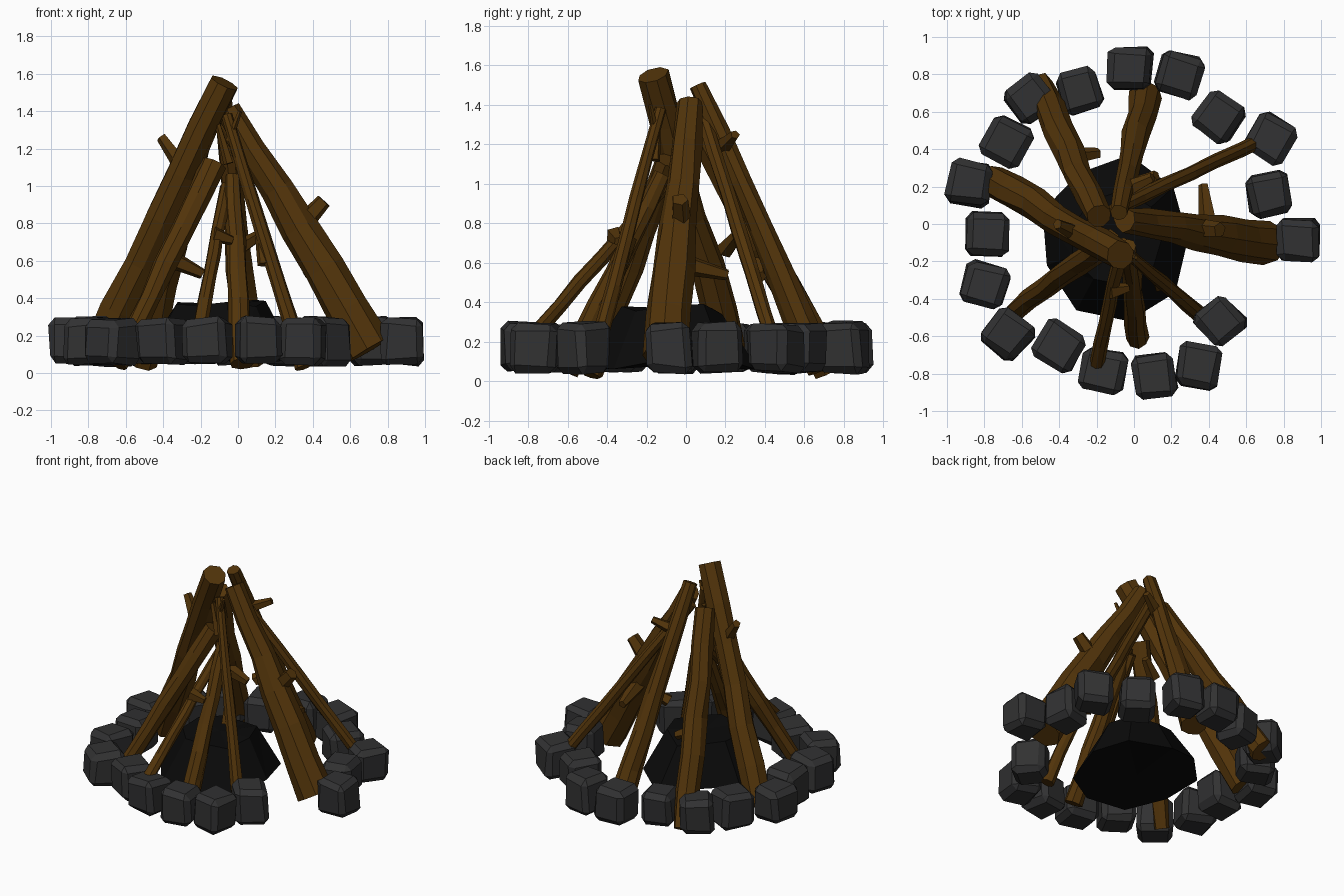
import bpy, bmesh, math, random
from mathutils import Vector, Matrix

if "Cube" in bpy.data.objects:
    bpy.data.objects.remove(bpy.data.objects["Cube"])

random.seed(4)


def material(name, col):
    m = bpy.data.materials.new(name)
    m.diffuse_color = (*col, 1)
    m.use_nodes = True
    m.node_tree.nodes["Principled BSDF"].inputs["Base Color"].default_value = m.diffuse_color
    return m


WOOD = material("brown wood", (0.084, 0.034, 0.003))
STONE = material("grey stone", (0.031, 0.031, 0.032))
ASH = material("black ash", (0.003, 0.003, 0.003))


def finish(bm, name, mat):
    bmesh.ops.recalc_face_normals(bm, faces=bm.faces)
    me = bpy.data.meshes.new(name)
    bm.to_mesh(me)
    bm.free()
    me.materials.append(mat)
    ob = bpy.data.objects.new(name, me)
    bpy.context.collection.objects.link(ob)
    return ob


def bridge(bm, rings):
    n = len(rings[0])
    for a, b in zip(rings, rings[1:]):
        for i in range(n):
            j = (i + 1) % n
            bm.faces.new((a[i], a[j], b[j], b[i]))
    bm.faces.new(rings[0][::-1])
    bm.faces.new(rings[-1])


def stick(name, p0, p1, r0, r1, sides=8, cuts=6, wobble=0.1):
    """Tapered, slightly irregular faceted log from p0 to p1."""
    p0, p1 = Vector(p0), Vector(p1)
    rot = (p1 - p0).to_track_quat('Z', 'Y')
    bm = bmesh.new()
    rings = []
    for k in range(cuts + 1):
        t = k / cuts
        r = r0 + (r1 - r0) * t
        c = p0.lerp(p1, t)
        if 0 < k < cuts:
            c += Vector((random.uniform(-1, 1), random.uniform(-1, 1), 0)) * r * 0.1
        ring = []
        for i in range(sides):
            a = 2 * math.pi * i / sides
            rr = r * (1 + random.uniform(-wobble, wobble))
            v = c + rot @ Vector((rr * math.cos(a), rr * math.sin(a), 0))
            v.z = max(v.z, 0)
            ring.append(bm.verts.new(v))
        rings.append(ring)
    bridge(bm, rings)
    return finish(bm, name, WOOD)


# Leaning logs: base, top, base radius, top radius
logs = [
    ((0.71, -0.10, 0.13), (-0.05, 0.02, 1.41), 0.128, 0.066),
    ((-0.75, 0.23, 0.10), (-0.07, -0.17, 1.55), 0.092, 0.082),
    ((-0.51, 0.73, 0.06), (-0.19, 0.04, 1.33), 0.085, 0.068),
    ((0.06, 0.69, 0.06), (-0.08, 0.06, 1.50), 0.085, 0.045),
    ((0.70, 0.46, 0.15), (-0.10, 0.08, 1.36), 0.040, 0.038),
    ((-0.64, -0.47, 0.04), (-0.13, -0.09, 1.12), 0.052, 0.068),
    ((-0.20, -0.75, 0.26), (-0.06, -0.10, 1.00), 0.038, 0.035),
    ((0.02, -0.61, 0.05), (-0.03, -0.12, 1.05), 0.064, 0.045),
    ((0.35, -0.48, 0.03), (-0.06, -0.13, 1.38), 0.045, 0.030),
]
for i, (a, b, r0, r1) in enumerate(logs):
    stick(f"log_{i + 1}", a, b, r0, r1)

# Broken branch stubs on the logs
stubs = [
    ((0.31, -0.02, 0.76), (0.46, -0.03, 0.92), 0.06, 0.045),
    ((0.40, -0.03, 0.60), (0.37, 0.21, 0.54), 0.06, 0.028),
    ((-0.28, -0.06, 1.08), (-0.41, 0.0, 1.26), 0.05, 0.03),
    ((-0.05, 0.18, 1.18), (0.10, 0.25, 1.25), 0.045, 0.025),
    ((-0.34, 0.36, 0.60), (-0.19, 0.38, 0.53), 0.05, 0.03),
    ((-0.13, -0.36, 0.74), (-0.03, -0.34, 0.71), 0.045, 0.025),
    ((0.12, -0.28, 0.73), (0.14, -0.33, 0.58), 0.03, 0.035),
    ((0.00, 0.20, 0.66), (0.12, 0.26, 0.74), 0.045, 0.03),
    ((-0.05, -0.15, 1.24), (0.01, -0.18, 1.40), 0.02, 0.012),
    ((-0.05, -0.16, 1.12), (-0.11, -0.14, 1.34), 0.03, 0.015),
]
for i, (a, b, r0, r1) in enumerate(stubs):
    stick(f"branch_{i + 1}", a, b, r0, r1, sides=5, cuts=1)

# Ring of chipped blocky stones: x, y, turn in degrees
stones = [
    (-0.02, 0.83, -3), (0.24, 0.80, -15), (0.45, 0.57, -33), (0.73, 0.46, 60),
    (0.72, 0.16, 12), (0.88, -0.09, 0), (0.46, -0.52, -50), (0.35, -0.76, -10),
    (0.10, -0.82, 8), (-0.17, -0.79, -10), (-0.40, -0.65, -30), (-0.67, -0.59, -40),
    (-0.80, -0.33, -15), (-0.78, -0.06, 0), (-0.88, 0.22, -10), (-0.68, 0.44, -30),
    (-0.29, 0.71, 17), (-0.56, 0.67, 35),
]
for i, (x, y, turn) in enumerate(stones):
    bm = bmesh.new()
    bmesh.ops.create_cube(bm, size=1)
    for v in bm.verts:
        v.co += Vector([random.uniform(-0.06, 0.06) for _ in range(3)])
    bmesh.ops.bevel(bm, geom=list(bm.edges), offset=0.15, segments=1,
                    affect='EDGES', profile=0.5)
    for v in bm.verts:
        v.co += Vector([random.uniform(-0.02, 0.02) for _ in range(3)])
    bm.transform(Matrix.Translation((x, y, 0.17))
                 @ Matrix.Rotation(math.radians(turn), 4, 'Z')
                 @ Matrix.Diagonal((0.23, 0.23, 0.25, 1)))
    finish(bm, f"stone_{i + 1}", STONE)

# Jagged heap of ash in the middle, faceted cone with a low point underneath
bm = bmesh.new()
rings = []
for r, z, jag in ((0.41, 0.09, 0.04), (0.24, 0.38, 0.04)):
    ring = []
    for i in range(9):
        a = 2 * math.pi * i / 9
        rr = r * random.uniform(0.93, 1.08)
        ring.append(bm.verts.new((-0.10 + rr * math.cos(a), -0.08 + rr * 1.06 * math.sin(a),
                                  z + random.uniform(-jag, jag))))
    rings.append(ring)
bridge(bm, rings)
caps = [f for f in bm.faces if len(f.verts) == 9]
for v in bmesh.ops.poke(bm, faces=caps)["verts"]:
    if v.co.z < 0.2:
        v.co.z = 0.08
bmesh.ops.triangulate(bm, faces=bm.faces)
finish(bm, "ash_heap", ASH)
